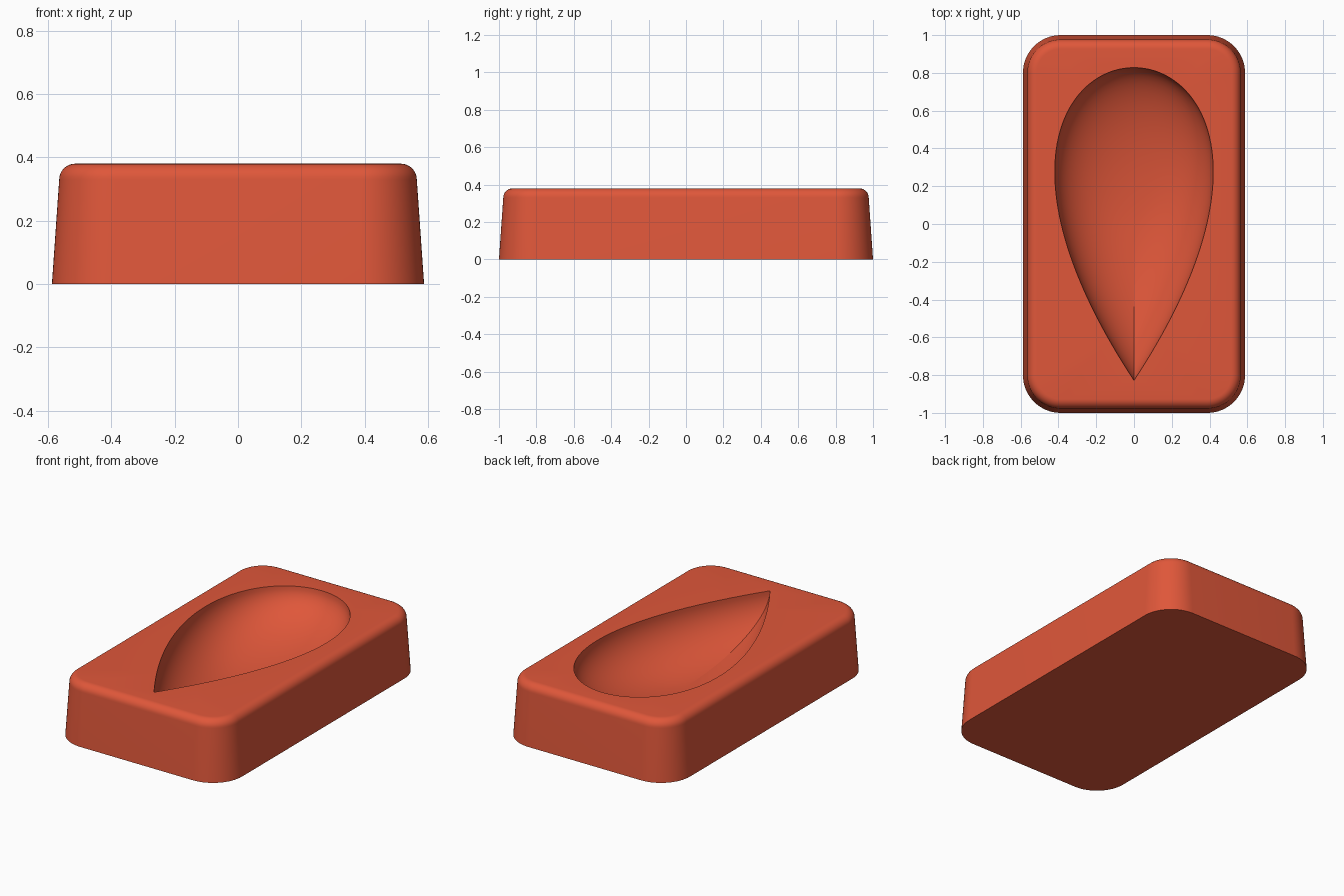
import bpy, bmesh
from math import sin, cos, pi, radians

if "Cube" in bpy.data.objects:
    bpy.data.objects.remove(bpy.data.objects["Cube"], do_unlink=True)

HEIGHT, FILLET, DEPTH = 0.38, 0.05, 0.28
bm = bmesh.new()


def rounded_rect(hx, hy, r, z, steps=16):
    """Loop of a rectangle with rounded corners."""
    pts = []
    for k, (sx, sy) in enumerate([(1, 1), (-1, 1), (-1, -1), (1, -1)]):
        for i in range(steps + 1):
            a = (k + i / steps) * pi / 2
            pts.append((sx * (hx - r) + r * cos(a), sy * (hy - r) + r * sin(a), z))
    return [bm.verts.new(p) for p in pts]


def teardrop(scale, z, steps=128):
    """Loop of a teardrop, pointed at the front and round at the back."""
    pts = []
    for i in range(steps):
        t = 2 * pi * i / steps
        x = 0.545 * sin(t) * abs(sin(t / 2))
        pts.append((scale * x, -scale * 0.828 * cos(t), z))
    return [bm.verts.new(p) for p in pts]


def bridge(a, b):
    for i in range(len(a)):
        j = (i + 1) % len(a)
        bm.faces.new((a[i], a[j], b[j], b[i])).smooth = True


def loop_edges(loop):
    return [bm.edges.get((loop[i - 1], loop[i])) for i in range(len(loop))]


# Tapered sides and rounded top edge
base = rounded_rect(0.588, 1.0, 0.2, 0)
bm.faces.new(base[::-1])
outer = base
for i in range(9):
    a = pi / 2 * i / 8
    inset = 0.023 + FILLET * (1 - cos(a))
    z = HEIGHT - FILLET * (1 - sin(a))
    ring = rounded_rect(0.588 - inset, 1.0 - inset, 0.2 - inset, z)
    bridge(outer, ring)
    outer = ring

# Teardrop bowl
rim = inner = teardrop(1, HEIGHT)
RINGS = 20
for i in range(1, RINGS):
    a = pi / 2 * i / RINGS
    ring = teardrop(cos(a), HEIGHT - DEPTH * sin(a))
    bridge(inner, ring)
    inner = ring
centre = bm.verts.new((0, 0, HEIGHT - DEPTH))
for i in range(len(inner)):
    bm.faces.new((inner[i - 1], inner[i], centre)).smooth = True

# Flat top around the bowl
bmesh.ops.triangle_fill(bm, use_beauty=True, use_dissolve=False,
                        edges=loop_edges(outer) + loop_edges(rim))
bmesh.ops.recalc_face_normals(bm, faces=bm.faces)

mesh = bpy.data.meshes.new("teardrop_dish")
bm.to_mesh(mesh)
bm.free()
dish = bpy.data.objects.new("teardrop_dish", mesh)
bpy.context.collection.objects.link(dish)

# Terracotta red
colour = (0.74, 0.095, 0.042, 1)
mat = bpy.data.materials.new("terracotta_red")
mat.use_nodes = True
mat.diffuse_color = colour
mat.node_tree.nodes["Principled BSDF"].inputs["Base Color"].default_value = colour
mesh.materials.append(mat)

bpy.context.view_layer.objects.active = dish
dish.select_set(True)
bpy.ops.object.shade_smooth_by_angle(angle=radians(35))
